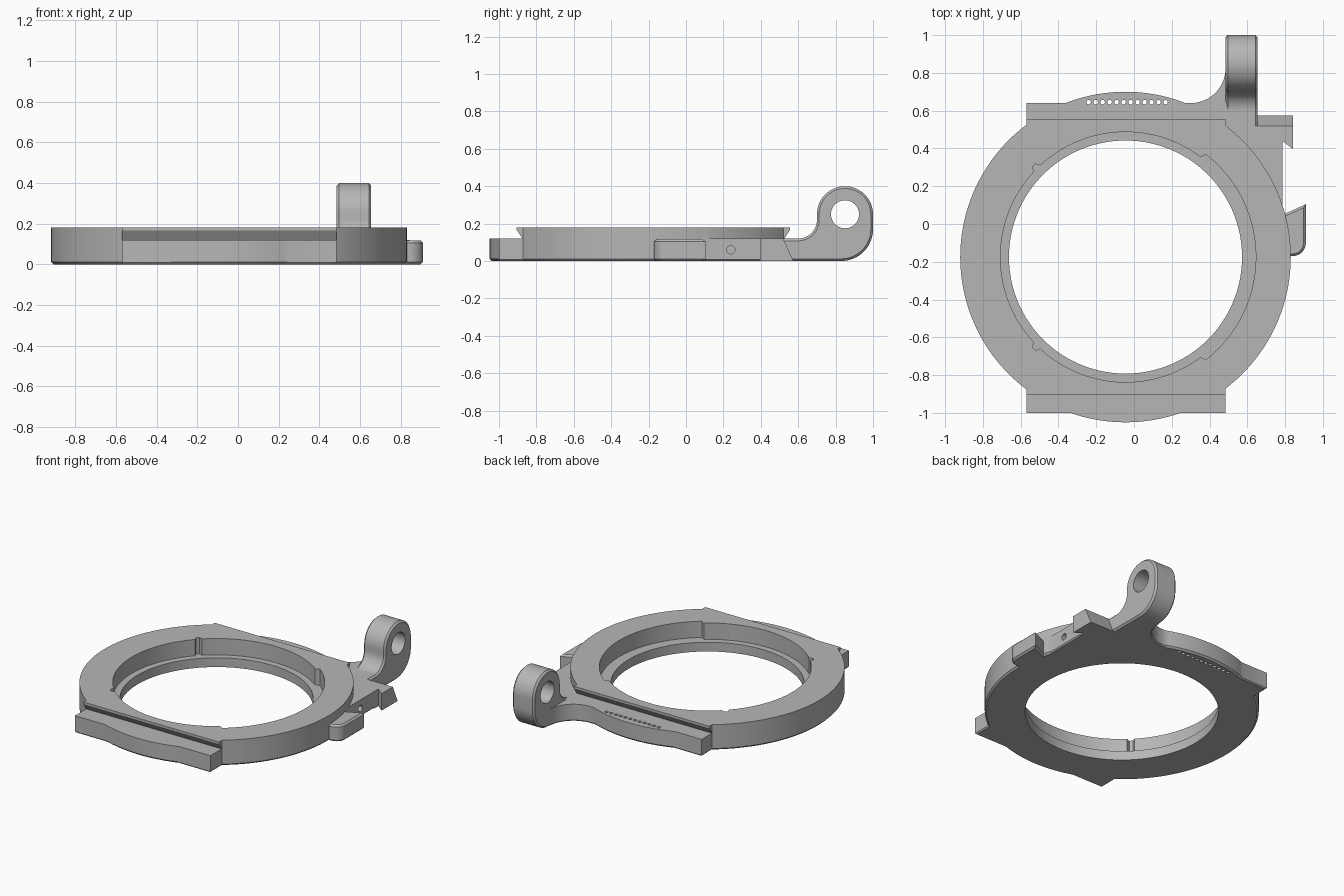
import bpy, bmesh
from math import sin, cos, radians
from mathutils import Vector

if "Cube" in bpy.data.objects:
    bpy.data.objects.remove(bpy.data.objects["Cube"])

grey = bpy.data.materials.new("plain_grey")
grey.use_nodes = True
COLOUR = (0.47, 0.47, 0.47, 1)
grey.diffuse_color = COLOUR
grey.node_tree.nodes["Principled BSDF"].inputs["Base Color"].default_value = COLOUR

CX, CY = -0.045, -0.175      # ring centre
FLANGE = 0.12                # height of the lower flanges
TOP = 0.18                   # height of the ring


def arc(cx, cy, r, start, end, steps):
    angles = [radians(start + (end - start) * i / steps) for i in range(steps + 1)]
    return [(cx + r * cos(a), cy + r * sin(a)) for a in angles]


def circle(cx, cy, r, steps):
    return arc(cx, cy, r, 0, 360, steps)[:-1]


def prism(name, outline, lo, hi, axis="z", chamfer=0.0, ends="lo"):
    """Extrude an outline along an axis, chamfering the rim of one or both ends."""
    place = (lambda p, h: (p[0], p[1], h)) if axis == "z" else (lambda p, h: (h, p[0], p[1]))
    bm = bmesh.new()
    rings = [[bm.verts.new(place(p, h)) for p in outline] for h in (lo, hi)]
    n = len(outline)
    caps = [bm.faces.new(ring) for ring in rings]
    for i in range(n):
        j = (i + 1) % n
        bm.faces.new((rings[0][i], rings[0][j], rings[1][j], rings[1][i]))
    bmesh.ops.recalc_face_normals(bm, faces=bm.faces)
    if chamfer:
        rims = caps if ends == "both" else caps[:1]
        edges = [e for f in rims for e in f.edges]
        bmesh.ops.bevel(bm, geom=edges, offset=chamfer, segments=1,
                        affect="EDGES", profile=0.5)
    mesh = bpy.data.meshes.new(name)
    bm.to_mesh(mesh)
    bm.free()
    mesh.materials.append(grey)
    obj = bpy.data.objects.new(name, mesh)
    bpy.context.collection.objects.link(obj)
    return obj


def combine(target, tool, operation):
    """Apply a boolean and discard the tool."""
    mod = target.modifiers.new("combine", "BOOLEAN")
    mod.operation, mod.object, mod.solver = operation, tool, "EXACT"
    graph = bpy.context.evaluated_depsgraph_get()
    mesh = bpy.data.meshes.new_from_object(target.evaluated_get(graph))
    target.modifiers.clear()
    target.data = mesh
    bpy.data.objects.remove(tool)


def add(tool):
    combine(body, tool, "UNION")


def cut(tool):
    combine(body, tool, "DIFFERENCE")


# Ring disc with the straight front and back bars
body = prism("ring_mount", circle(CX, CY, 0.875, 144), 0, TOP, chamfer=0.012)
add(prism("bars", [(-0.57, -1), (0.485, -1), (0.485, 0.64), (-0.57, 0.64)],
          0, TOP, chamfer=0.008))

# Undercut steps along both bars
step = [(0.73, 0.3), (0.73, 0.165), (0.70, FLANGE), (1.0, FLANGE), (1.0, 0.3)]
for side in (1, -1):
    cut(prism("step_cutter", [(CY + side * y, z) for y, z in step], -0.8, 0.7, "x"))

# Side flange with the concave fillet towards the arm
flange = [(0.3, 0.45), (0.6, 0.0), (0.7, 0.05), (0.785, 0.05), (0.785, 0.46),
          (0.57, 0.46), (0.57, 0.825)]
flange += arc(0.3, 0.825, 0.185, 0, -90, 16)
add(prism("side_flange", flange, 0, FLANGE, chamfer=0.008))

# Latch hook
latch = [(0.7, 0.04), (0.79, 0.05), (0.91, 0.105)]
latch += arc(0.84, -0.1, 0.07, 0, -90, 8) + [(0.7, -0.17)]
add(prism("latch_hook", latch, 0, 0.117, chamfer=0.012, ends="both"))

# Sloped tab, its front edge cut at an angle
tab = prism("side_tab", [(0.395, 0), (0.575, 0), (0.52, FLANGE), (0.395, FLANGE)],
            0.6, 0.842, "x")
combine(tab, prism("tab_cutter", [(0.785, 0.44), (0.87, 0.375), (0.785, 0.375)], -0.1, 0.3),
        "DIFFERENCE")
add(tab)

# Arm rising into the round lug
arm = [(0.42, 0)] + arc(0.83, 0.17, 0.17, -90, 0, 16)
arm += arc(0.85, 0.25, 0.15, 0, 180, 32)
arm += arc(0.6, 0.22, 0.1, 0, -90, 12) + [(0.42, FLANGE)]
add(prism("arm", arm, 0.485, 0.655, "x", chamfer=0.012, ends="both"))
cut(prism("lug_hole", circle(0.85, 0.25, 0.075, 40), 0.3, 0.8, "x"))

# Central opening and its stepped seat with locating notches
cut(prism("opening", circle(CX, CY, 0.617, 144), -0.1, 0.3))


def seat_radius(degrees):
    if abs(degrees) <= 52:
        return 0.69
    return 0.686 if abs(abs(degrees) - 135) <= 1 else 0.662


seat = []
for d in range(-180, 180):
    a = radians(d)
    seat.append((CX + seat_radius(d) * cos(a), CY + seat_radius(d) * sin(a)))
cut(prism("seat", seat, 0.065, 0.3))

# Pin hole in the side flange
cut(prism("pin_hole", circle(0.24, 0.06, 0.022, 20), 0.72, 0.9, "x"))

# Grip grooves on the back bar
for i in range(12):
    cut(prism("groove", circle(-0.24 + 0.037 * i, 0.645, 0.012, 12), -0.1, 0.3))

# Smooth the curved walls and keep the edges crisp
bpy.ops.object.select_all(action="DESELECT")
body.select_set(True)
bpy.context.view_layer.objects.active = body
bpy.ops.object.shade_smooth_by_angle(angle=radians(25))
